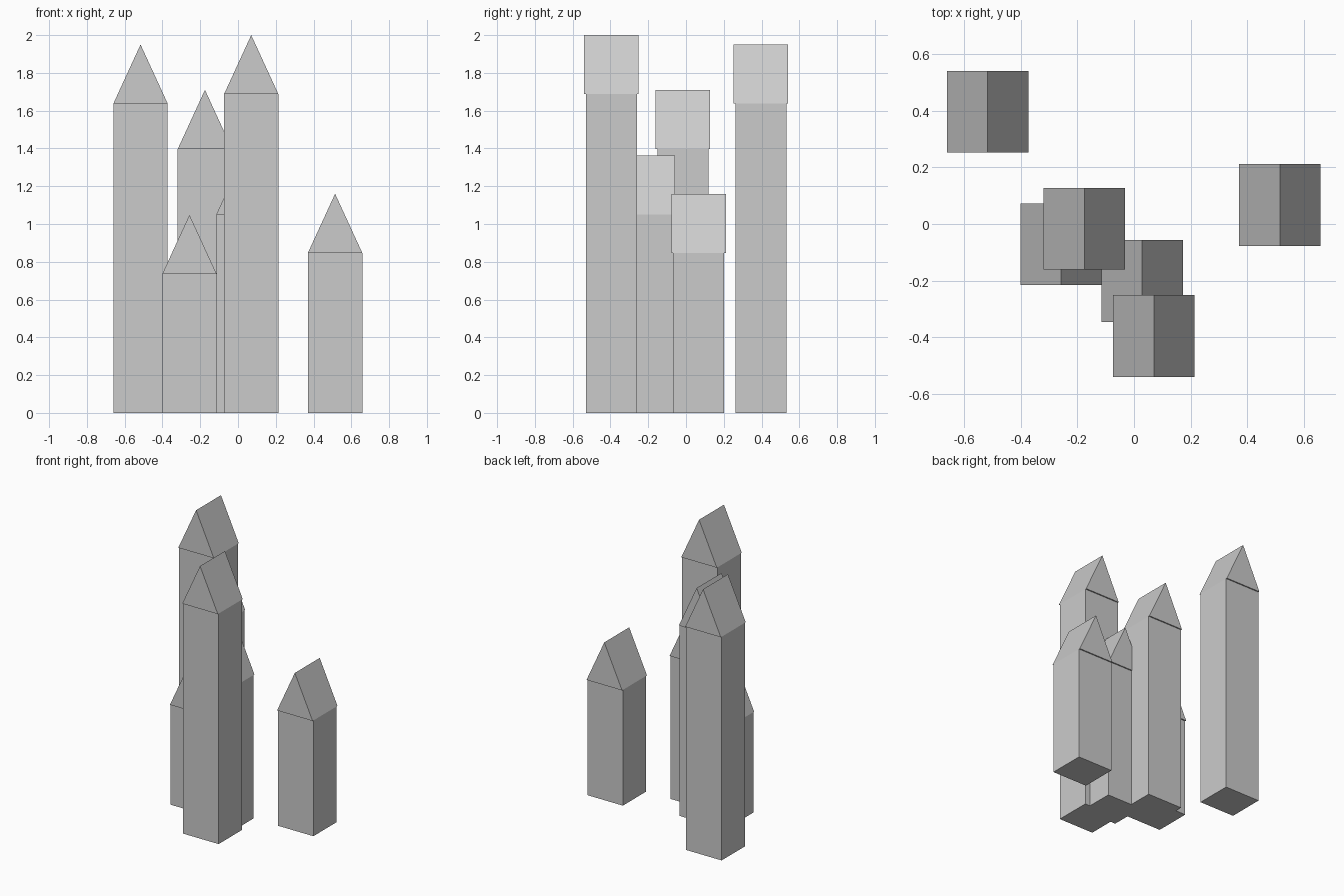
import bpy

if "Cube" in bpy.data.objects:
    bpy.data.objects.remove(bpy.data.objects["Cube"])

WIDTH = 0.288        # wall and roof width along x
WALL_DEPTH = 0.27    # walls sit slightly inside the gable ends
ROOF_DEPTH = 0.288
ROOF_HEIGHT = 0.313


def prism(name, profile, depth, x, y):
    """Extrude an x-z profile along y, centred on (x, y)."""
    n = len(profile)
    verts = [(x + px, y + s * depth / 2, pz) for s in (-1, 1) for px, pz in profile]
    faces = [tuple(range(n)), tuple(reversed(range(n, 2 * n)))]
    faces += [(i, i + n, (i + 1) % n + n, (i + 1) % n) for i in range(n)]
    mesh = bpy.data.meshes.new(name)
    mesh.from_pydata(verts, [], faces)
    obj = bpy.data.objects.new(name, mesh)
    bpy.context.collection.objects.link(obj)
    return obj


def tower(label, x, y, top):
    h, eave = WIDTH / 2, top - ROOF_HEIGHT
    # Square shaft
    prism(label + "_walls", [(-h, 0), (h, 0), (h, eave), (-h, eave)], WALL_DEPTH, x, y)
    # Gabled roof with its ridge running front to back
    prism(label + "_roof", [(-h, eave), (h, eave), (0, top)], ROOF_DEPTH, x, y)


# Towers: name, centre x, centre y, ridge height
for spec in [
    ("back_left_tower", -0.516, 0.396, 1.95),
    ("middle_tower", -0.175, -0.017, 1.71),
    ("short_left_tower", -0.257, -0.071, 1.048),
    ("inner_tower", 0.029, -0.201, 1.363),
    ("front_tower", 0.07, -0.395, 2.0),
    ("right_tower", 0.514, 0.067, 1.16),
]:
    tower(*spec)
